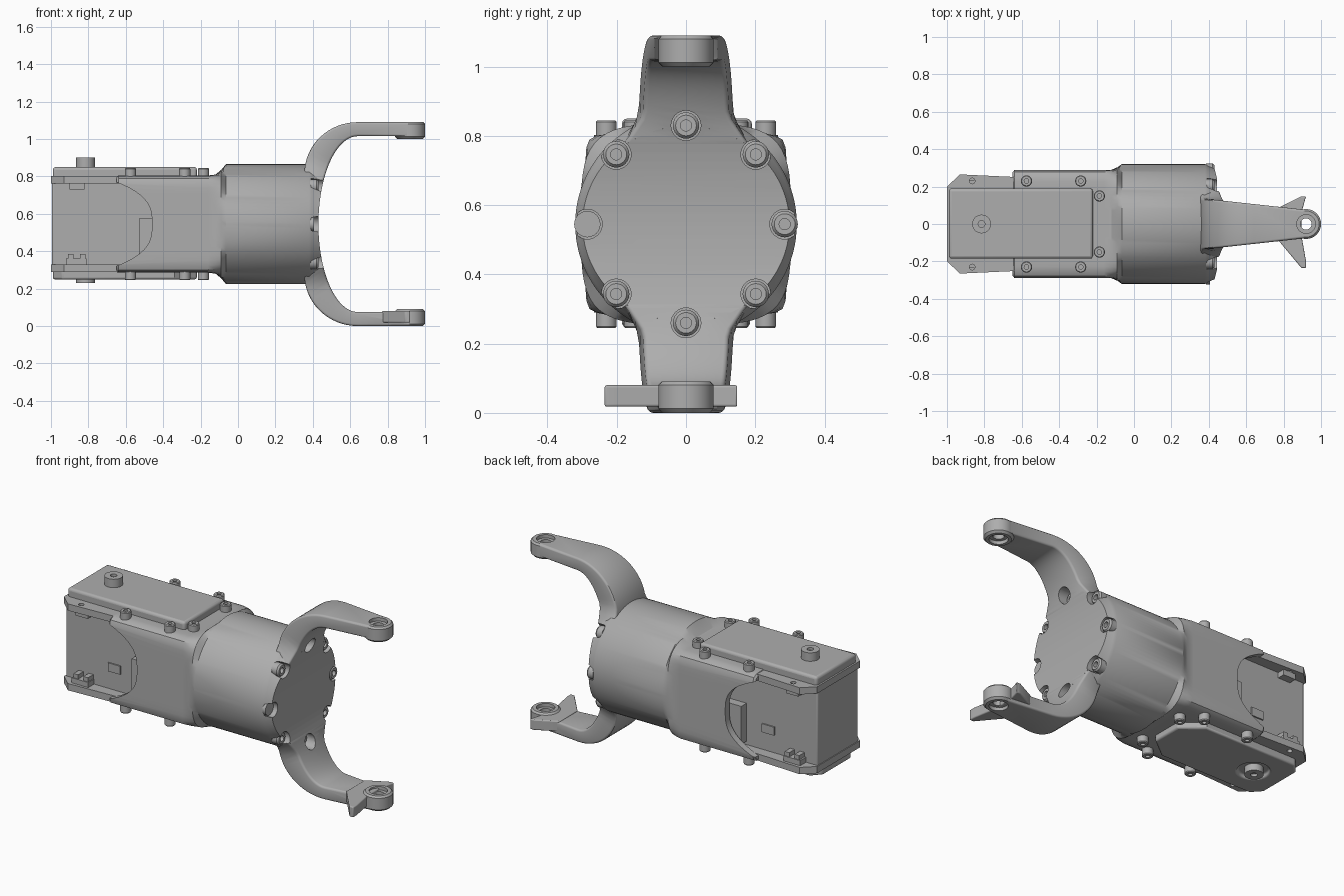
import bpy, bmesh, math
from mathutils import Matrix, Vector

if "Cube" in bpy.data.objects:
    bpy.data.objects.remove(bpy.data.objects["Cube"], do_unlink=True)

grey = bpy.data.materials.new("plain grey")
grey.use_nodes = True
grey.diffuse_color = (0.42, 0.42, 0.42, 1)
grey.node_tree.nodes["Principled BSDF"].inputs["Base Color"].default_value = (0.42, 0.42, 0.42, 1)

MID = 0.545          # height of the main axis
TAU = math.tau


def finish(name, bm, bevel=0):
    bmesh.ops.recalc_face_normals(bm, faces=bm.faces)
    mesh = bpy.data.meshes.new(name)
    bm.to_mesh(mesh)
    bm.free()
    mesh.materials.append(grey)
    ob = bpy.data.objects.new(name, mesh)
    bpy.context.collection.objects.link(ob)
    if bevel:
        mod = ob.modifiers.new("soft edges", "BEVEL")
        mod.width, mod.segments, mod.limit_method = bevel, 3, "ANGLE"
        mod.angle_limit = math.radians(40)
    return ob


def activate(ob):
    bpy.ops.object.select_all(action="DESELECT")
    ob.select_set(True)
    bpy.context.view_layer.objects.active = ob


def skin(bm, rings):
    """Bridge equal closed rings of points and cap both ends."""
    loops = [[bm.verts.new(p) for p in ring] for ring in rings]
    n = len(loops[0])
    for a, b in zip(loops, loops[1:]):
        for i in range(n):
            bm.faces.new((a[i], a[(i + 1) % n], b[(i + 1) % n], b[i]))
    bm.faces.new(loops[0])
    bm.faces.new(loops[-1])


def prism(name, pts, axis, lo, hi, bevel=0):
    """Extrude an outline: (x, y) along z, or (x, z) along y."""
    bm = bmesh.new()
    place = (lambda a, b, d: (a, b, d)) if axis == "z" else (lambda a, b, d: (a, d, b))
    skin(bm, [[place(a, b, d) for a, b in pts] for d in (lo, hi)])
    return finish(name, bm, bevel)


def box(name, x0, x1, y0, y1, z0, z1, bevel=0):
    return prism(name, [(x0, y0), (x1, y0), (x1, y1), (x0, y1)], "z", z0, z1, bevel)


def lathe(name, profile, loc, direction=(0, 0, 1), sides=32):
    """Turn (radius, height) points around a direction."""
    bm = bmesh.new()
    rings = [[(max(r, 0.001) * math.cos(TAU * i / sides), max(r, 0.001) * math.sin(TAU * i / sides), h)
              for i in range(sides)] for r, h in profile]
    skin(bm, rings)
    turn = Vector((0, 0, 1)).rotation_difference(Vector(direction)).to_matrix().to_4x4()
    bm.transform(Matrix.Translation(loc) @ turn)
    return finish(name, bm)


def rod(name, r, h, loc, direction=(0, 0, 1)):
    return lathe(name, [(r, 0), (r, h)], loc, direction)


def combine(ob, cutters, operation="DIFFERENCE"):
    for c in cutters:
        mod = ob.modifiers.new("join", "BOOLEAN")
        mod.object, mod.operation, mod.solver = c, operation, "EXACT"
        activate(ob)
        bpy.ops.object.modifier_apply(modifier=mod.name)
        bpy.data.objects.remove(c, do_unlink=True)


# Housing: rounded box that flows into a round barrel
def section(x, a, b, p, n=96):
    ring = []
    for i in range(n):
        c, s = math.cos(TAU * i / n), math.sin(TAU * i / n)
        r = (abs(c / a) ** p + abs(s / b) ** p) ** (-1 / p)
        ring.append((x, r * c, MID + r * s))
    return ring


bm = bmesh.new()
skin(bm, [section(*s) for s in (
    (-0.65, 0.282, 0.252, 14), (-0.64, 0.29, 0.26, 14), (-0.16, 0.29, 0.26, 14),
    (-0.12, 0.29, 0.265, 9), (-0.09, 0.303, 0.29, 4), (-0.065, 0.32, 0.32, 2),
    (0.38, 0.32, 0.32, 2), (0.395, 0.312, 0.312, 2), (0.48, 0.28, 0.28, 2))])
housing = finish("housing", bm)
cavity = box("cavity", -0.8, -0.2, -0.25, 0.25, MID - 0.22, MID + 0.22)
steps = [i / 12 for i in range(-12, 13)]
notch = prism("notch", [(-0.46 - 0.21 * abs(t) ** 3, MID + 0.232 * t) for t in steps]
              + [(-0.8, MID + 0.232), (-0.8, MID - 0.232)], "y", -0.5, 0.5)
hollow = prism("hollow", [(0.64 + 0.21 * math.cos(TAU * i / 96), MID + 0.47 * math.sin(TAU * i / 96))
                          for i in range(96)], "y", -0.5, 0.5)
combine(housing, [cavity, notch, hollow])


# Fork arms: curved sections swept from the barrel out to the tips
def arm(name, side):
    rows = []
    for i in range(17):
        t = i / 16
        a = math.radians(28 + 62 * t)
        inner = (0.64 - 0.21 * math.cos(a), 0.47 * math.sin(a))
        b = math.radians(90 * t)
        outer = (0.64 - 0.285 * math.cos(b), 0.27 + 0.275 * math.sin(b))
        rows.append((inner, outer))
    rows.append(((0.93, 0.47), (0.93, 0.545)))
    bm = bmesh.new()
    rings = []
    for (ix, iz), (ox, oz) in rows:
        ring = []
        for x, z, s in ((ix, iz, -1), (ox, oz, -1), (ox, oz, 1), (ix, iz, 1)):
            w = 0.137 - 0.062 * (x - 0.36) / 0.57 + 0.06 * max(0, (0.31 - z) / 0.09)
            ring.append((x, s * min(w, 0.2), MID + side * z))
        rings.append(ring)
    skin(bm, rings)
    ob = finish(name, bm, 0.012)
    activate(ob)
    bpy.ops.object.modifier_apply(modifier="soft edges")
    low, high = sorted((MID + side * 0.455, MID + side * 0.545))
    boss = lathe("boss", [(0.068, 0), (0.08, 0.012), (0.08, high - low - 0.01),
                          (0.07, high - low)], (0.92, 0, low))
    combine(ob, [boss], "UNION")
    combine(ob, [rod("bore", 0.03, 0.3, (0.92, 0, low - 0.1)),
                 rod("sink_low", 0.05, 0.12, (0.92, 0, low - 0.1)),
                 rod("sink_high", 0.05, 0.12, (0.92, 0, high - 0.02))])
    return ob


upper_arm, lower_arm = arm("upper_fork_arm", 1), arm("lower_fork_arm", -1)

# Fishtail lever beside the lower tip
lever = prism("lower_tip_lever", [(0.92, 0.148), (0.895, 0.148), (0.77, 0.085), (0.77, -0.085),
                                  (0.895, -0.235), (0.92, -0.235), (0.92, -0.2), (0.895, -0.06),
                                  (0.895, 0.06)], "z", 0.018, 0.08, 0.006)

# Screws sunk around the barrel face
SOCKET = [(0, 0.02), (0.016, 0.02), (0.016, 0.045), (0.03, 0.045), (0.038, 0.035), (0.038, 0)]
for i in range(8):
    a = TAU * i / 8
    y, z = 0.285 * math.cos(a), MID + 0.285 * math.sin(a)
    targets = [housing] + ([upper_arm] if 0 < i < 4 else []) + ([lower_arm] if i > 4 else [])
    for ob in targets:
        combine(ob, [rod("recess", 0.043, 0.16, (0.39, y, z), (1, 0, 0))])
    shape = [(0.038, 0), (0.038, 0.02)] if i == 4 else SOCKET
    lathe(f"face_screw_{i}", shape, (0.385, y, z), (1, 0, 0), 24)

# Motor block with end caps
box("motor_body", -0.995, -0.2, -0.19, 0.19, 0.3, 0.79, 0.008)
cap = box("upper_cap", -0.99, -0.22, -0.185, 0.19, 0.77, 0.85, 0.015)
lower_cap = prism("lower_cap", [(-0.99, -0.13), (-0.94, -0.185), (-0.34, -0.185), (-0.22, -0.09),
                                (-0.22, 0.09), (-0.34, 0.185), (-0.94, 0.185), (-0.99, 0.13)],
                  "z", 0.25, 0.33, 0.012)
combine(lower_cap, [rod("shaft_recess", 0.085, 0.03, (-0.81, 0, 0.24))])
lathe("upper_shaft", [(0.05, 0), (0.05, 0.06), (0.018, 0.06), (0.018, 0.045), (0, 0.045)], (-0.815, 0, 0.84))
lathe("lower_shaft", [(0.05, 0), (0.05, 0.06), (0.018, 0.06), (0.018, 0.045), (0, 0.045)],
      (-0.815, 0, 0.29), (0, 0, -1))

# Mounting flanges with ear holes
for name, low, high in (("upper_flange", 0.762, 0.802), ("lower_flange", 0.29, 0.33)):
    flange = prism(name, [(-1, -0.2), (-0.93, -0.265), (-0.5, -0.245), (-0.5, 0.245),
                          (-0.93, 0.265), (-1, 0.2)], "z", low, high)
    for y in (-0.23, 0.23):
        combine(flange, [rod("ear_hole", 0.015, 0.2, (-0.865, y, low - 0.1))])

# Side clips, ribs and sockets on the motor block
for side, word in ((-1, "front"), (1, "back")):
    def detail(name, x0, x1, depth, z0, z1):
        y0, y1 = sorted((side * 0.18, side * depth))
        box(f"{word}_{name}", x0, x1, y0, y1, z0, z1)
    detail("clip_base", -0.92, -0.81, 0.245, 0.33, 0.36)
    for x in (-0.91, -0.845):
        detail("clip_post", x, x + 0.03, 0.24, 0.36, 0.385)
    detail("upper_clip", -0.9, -0.82, 0.235, 0.73, 0.765)
    detail("side_socket", -0.715, -0.635, 0.198, 0.435, 0.485)
    detail("side_rib", -0.53, -0.3, 0.24, 0.35, 0.575)

# Screws on the housing's top and bottom
SMALL = [(0.03, 0), (0.03, 0.07), (0.026, 0.075), (0.012, 0.075), (0.012, 0.06), (0, 0.06)]
for x, y in ((-0.575, 0.23), (-0.285, 0.23), (-0.185, 0.15)):
    for s in (-1, 1):
        for up in (-1, 1):
            lathe("housing_screw", SMALL, (x, s * y, MID + up * 0.225), (0, 0, up), 20)

# Smooth shading with crisp edges
for ob in list(bpy.context.scene.objects):
    if ob.type == "MESH" and not ob.hide_render:
        activate(ob)
        bpy.ops.object.shade_smooth_by_angle(angle=math.radians(32))
